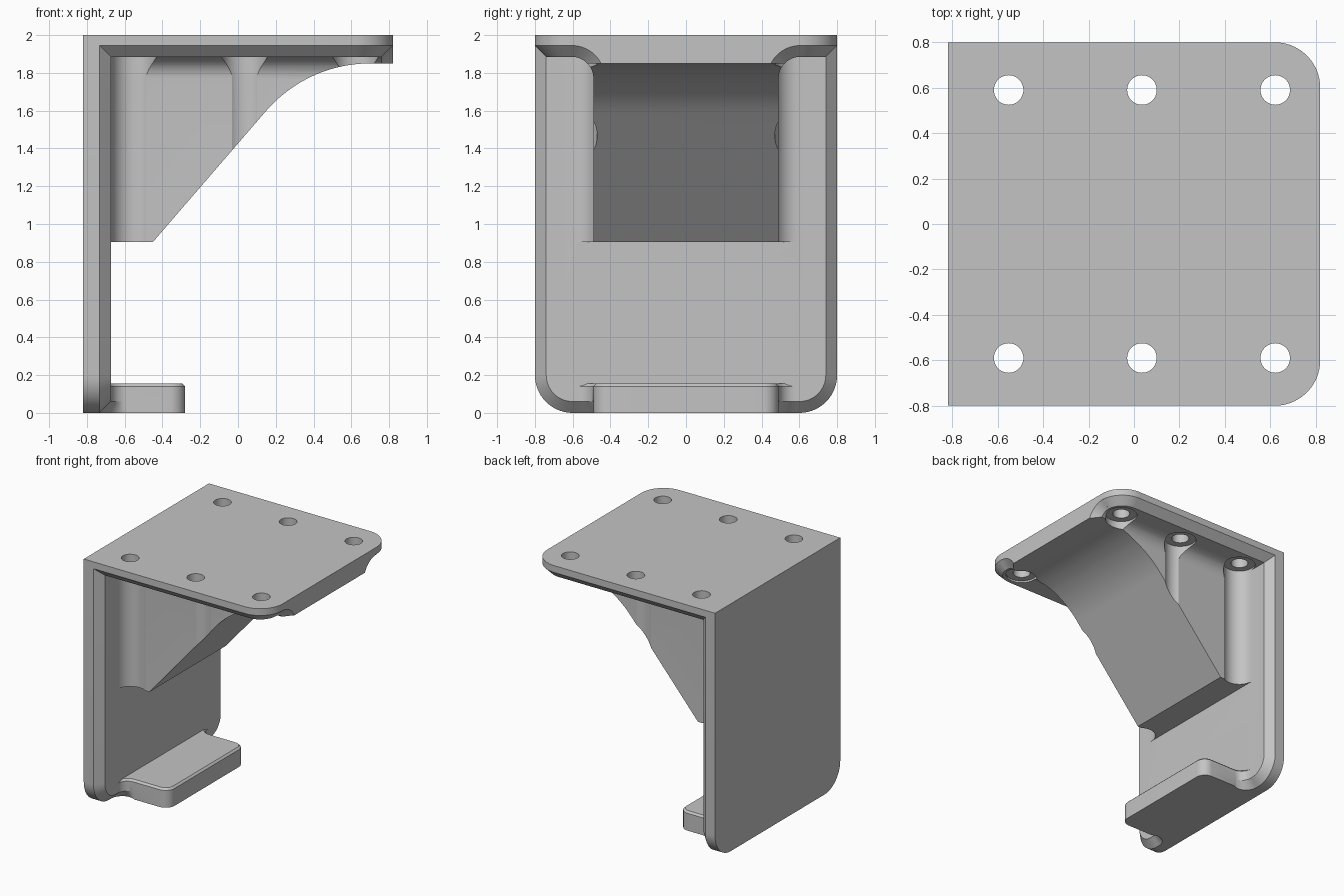
import bpy, bmesh
from math import sin, cos, radians

if "Cube" in bpy.data.objects:
    bpy.data.objects.remove(bpy.data.objects["Cube"])

grey = bpy.data.materials.new("plain grey")
grey.diffuse_color = (0.55, 0.55, 0.55, 1)
grey.use_nodes = True
grey.node_tree.nodes["Principled BSDF"].inputs["Base Color"].default_value = grey.diffuse_color


def loft(name, loops):
    """Solid skinned through matching loops of 3D points."""
    bm = bmesh.new()
    rings = [[bm.verts.new(p) for p in lp] for lp in loops]
    n = len(rings[0])
    for a, b in zip(rings, rings[1:]):
        for i in range(n):
            j = (i + 1) % n
            bm.faces.new((a[i], a[j], b[j], b[i]))
    bm.faces.new(rings[0])
    bm.faces.new(rings[-1])
    bmesh.ops.recalc_face_normals(bm, faces=bm.faces)
    me = bpy.data.meshes.new(name)
    bm.to_mesh(me)
    bm.free()
    me.materials.append(grey)
    ob = bpy.data.objects.new(name, me)
    bpy.context.collection.objects.link(ob)
    return ob


def arc(cx, cy, r, a0, a1, n=14):
    ts = [radians(a0 + (a1 - a0) * i / n) for i in range(n + 1)]
    return [(cx + r * cos(t), cy + r * sin(t)) for t in ts]


def mirrored(half):
    """Close a half loop (u, v>0) by mirroring it in v."""
    return half + [(u, -v) for u, v in reversed(half)]


def combine(target, other, op):
    m = target.modifiers.new(op, 'BOOLEAN')
    m.operation, m.solver, m.object = op, 'EXACT', other
    bpy.context.view_layer.objects.active = target
    bpy.ops.object.modifier_apply(modifier=m.name)
    bpy.data.objects.remove(other, do_unlink=True)


def plate_loop(u0, u1, v, r, d):
    """Square at u0, rounded at u1, inset by d."""
    return mirrored([(u0 + d, v - d)] + arc(u1 - r, v - r, r - d, 90, 0))


# Top plate and back wall, both with a chamfered inner rim
C = 0.06
bracket = loft("bracket", [[(x, y, z) for x, y in plate_loop(-.82, .82, .8, .2, d)]
                           for z, d in ((2, 0), (1.945, 0), (1.885, C))])
wall = loft("back_wall", [[(x, y, 2 - u) for u, y in plate_loop(0, 2, .8, .2, d)]
                          for x, d in ((-.82, 0), (-.733, 0), (-.673, C))])
combine(bracket, wall, 'UNION')


# Gusset: filleted cross-section swept along x, trimmed to the side profile
def gusset_section(x, t):
    half = [(.8, .49 - t)] + [(z, y) for y, z in arc(.605, 1.77, .115 + t, 180, 90)]
    half += [(1.96, .605)]
    return [(x, y, z) for z, y in mirrored(half)]


gusset = loft("gusset", [gusset_section(-.74, 0), gusset_section(.76, 0),
                         gusset_section(.82, C)])
side = [(-.72, .905), (-.45, .905)] + arc(.70, 1.12, .73, 139.2, 90, 24)
side += [(.9, 1.85), (.9, 1.955), (-.72, 1.955)]
trim = loft("gusset_trim", [[(x, y, z) for x, z in side] for y in (-.9, .9)])
combine(gusset, trim, 'INTERSECT')
combine(bracket, gusset, 'UNION')

# Fillets where the gusset meets the wall
root = mirrored([(-.72, .605)] + arc(-.558, .605, .115, 180, 270))
combine(bracket, loft("gusset_root", [[(x, y, z) for x, y in root]
                                      for z in (.905, 1.9)]), 'UNION')


# Bottom lip with flared root, rounded corners and a small top chamfer
def lip_loop(z, d, f):
    half = [(-.78, .575)]
    for x, y in arc(-.588, .575, 1, 180, 270):
        cx, cy = x + .588, y - .575
        r = .085 + d + f * abs(cx)
        half.append((-.588 + r * cx, .575 + r * cy))
    half += arc(-.28 - .08, .49 - .08, .08 - d, 90, 0)
    return [(x, y, z) for x, y in mirrored(half)]


lip = loft("lip", [lip_loop(0, 0, C), lip_loop(.06, 0, 0),
                   lip_loop(.14, 0, 0), lip_loop(.155, .015, 0)])
combine(bracket, lip, 'UNION')

# Screw holes through the plate and clearance grooves beside the gusset
for hx in (-.552, .035, .622):
    for hy in (-.59, .59):
        for r, z0, z1 in ((.12, .5, 1.9), (.065, 1.7, 2.1)):
            ring = arc(hx, hy, r, 0, 360, 48)[:-1]
            cutter = loft("hole_cutter", [[(x, y, z) for x, y in ring] for z in (z0, z1)])
            cutter.hide_render = True
            combine(bracket, cutter, 'DIFFERENCE')

# Smooth curved faces, keep edges sharp
bpy.ops.object.select_all(action='DESELECT')
bracket.select_set(True)
bpy.context.view_layer.objects.active = bracket
bpy.ops.object.shade_smooth_by_angle(angle=radians(25))
